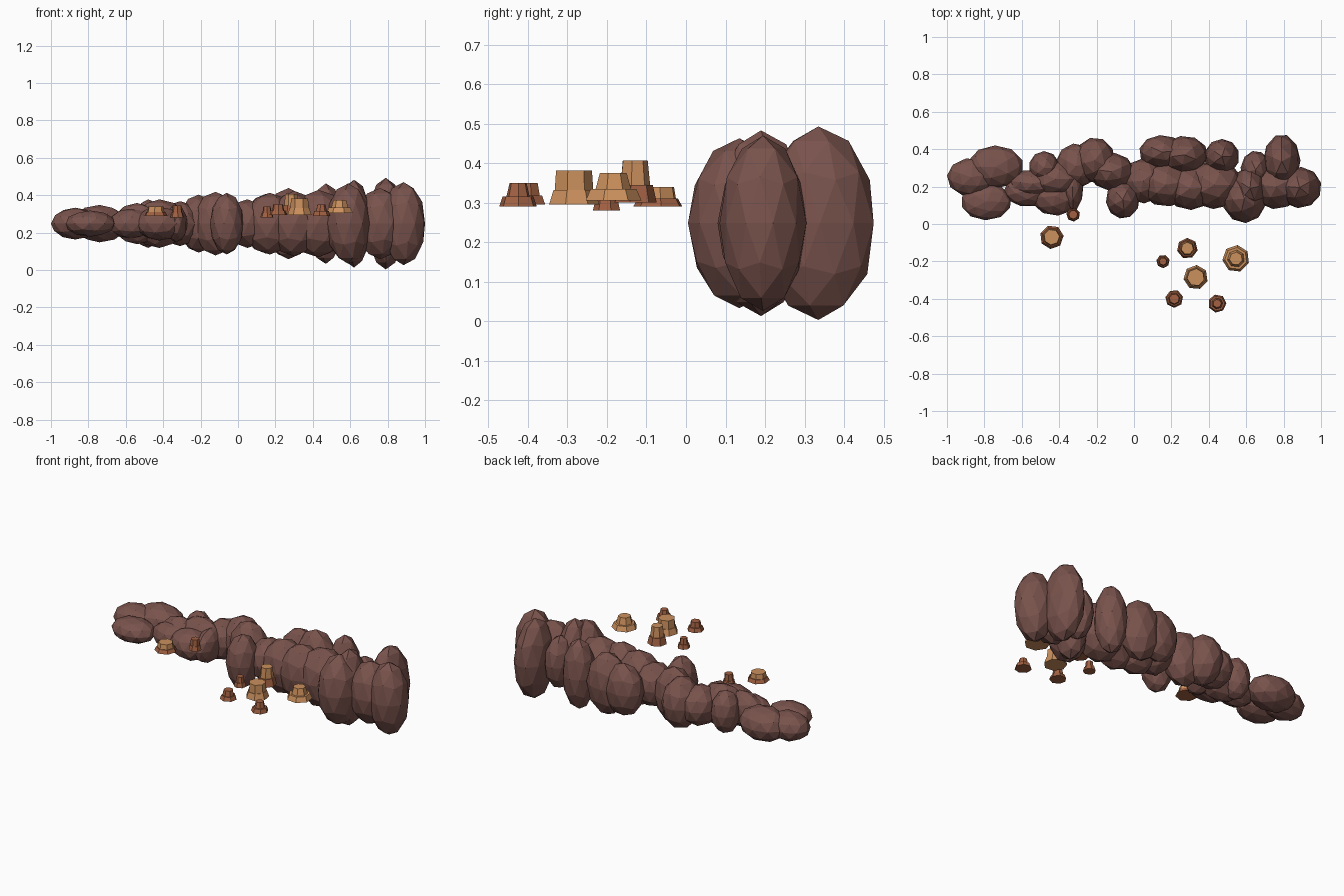
import bpy, bmesh, random
from math import cos, sin, pi
from mathutils import Matrix

random.seed(4)


def material(name, rgb):
    m = bpy.data.materials.new(name)
    m.diffuse_color = (*rgb, 1)
    return m


ROCK = material("dark_rock", (0.19, 0.085, 0.072))
TAN = material("tan_stone", (0.60, 0.28, 0.11))
RUST = material("rust_stone", (0.36, 0.12, 0.055))


def add_object(name, bm, mats):
    bmesh.ops.recalc_face_normals(bm, faces=bm.faces)
    me = bpy.data.meshes.new(name)
    bm.to_mesh(me)
    bm.free()
    for m in mats:
        me.materials.append(m)
    ob = bpy.data.objects.new(name, me)
    bpy.context.collection.objects.link(ob)
    return ob


def boulder(i, x, y, rx, ry, rz):
    """Faceted ellipsoid with a random turn, fitted to its radii."""
    bm = bmesh.new()
    bmesh.ops.create_icosphere(bm, subdivisions=2, radius=1,
                               matrix=Matrix.Rotation(random.uniform(0, 2 * pi), 4, 'Z'))
    ex = max(abs(v.co.x) for v in bm.verts)
    ey = max(abs(v.co.y) for v in bm.verts)
    for v in bm.verts:
        v.co = (x + v.co.x * rx / ex, y + v.co.y * ry / ey, 0.248 + v.co.z * rz)
    add_object(f"boulder_{i:02d}", bm, [ROCK])


def mesa(i, x, y, tiers, sides=7):
    """Stacked frusta: (z0, z1, bottom radius, top radius, material index)."""
    bm = bmesh.new()
    turn = random.uniform(0, pi)
    for z0, z1, r0, r1, mat in tiers:
        rings = [[bm.verts.new((x + r * cos(turn + 2 * pi * k / sides),
                                y + r * sin(turn + 2 * pi * k / sides), z))
                  for k in range(sides)] for z, r in ((z0, r0), (z1, r1))]
        faces = [bm.faces.new(rings[0][::-1]), bm.faces.new(rings[1])]
        for k in range(sides):
            n = (k + 1) % sides
            faces.append(bm.faces.new((rings[0][k], rings[0][n], rings[1][n], rings[1][k])))
        for f in faces:
            f.material_index = mat
    add_object(f"mesa_{i}", bm, [TAN, RUST])


# Boulder ridge, growing taller toward +x
boulders = [
    (-0.87, 0.25, 0.13, 0.10, 0.085), (-0.74, 0.305, 0.145, 0.115, 0.10),
    (-0.79, 0.12, 0.13, 0.10, 0.07), (-0.57, 0.18, 0.125, 0.085, 0.08),
    (-0.54, 0.215, 0.13, 0.075, 0.11),
    (-0.48, 0.30, 0.08, 0.09, 0.13), (-0.42, 0.15, 0.13, 0.105, 0.09),
    (-0.42, 0.24, 0.14, 0.10, 0.13), (-0.33, 0.20, 0.06, 0.13, 0.10),
    (-0.31, 0.31, 0.11, 0.12, 0.12), (-0.21, 0.34, 0.11, 0.12, 0.155),
    (-0.12, 0.28, 0.12, 0.10, 0.17), (-0.06, 0.13, 0.09, 0.10, 0.165),
    (0.05, 0.23, 0.11, 0.12, 0.13), (0.15, 0.385, 0.12, 0.09, 0.16),
    (0.27, 0.37, 0.125, 0.10, 0.19), (0.17, 0.21, 0.14, 0.115, 0.165),
    (0.30, 0.19, 0.13, 0.115, 0.175), (0.47, 0.36, 0.09, 0.095, 0.215),
    (0.43, 0.21, 0.15, 0.13, 0.18), (0.59, 0.135, 0.115, 0.13, 0.215),
    (0.62, 0.19, 0.09, 0.12, 0.235), (0.65, 0.29, 0.08, 0.10, 0.16),
    (0.79, 0.335, 0.10, 0.14, 0.245),
    (0.76, 0.20, 0.13, 0.12, 0.19), (0.885, 0.195, 0.115, 0.11, 0.222),
]
for i, b in enumerate(boulders):
    boulder(i, *b)

# Small layered mesas: x, y, base z, top z, base radius, top radius, base/cap colour
mesas = [
    (-0.44, -0.07, 0.29, 0.340, 0.064, 0.042, 1, 0),
    (-0.325, 0.05, 0.28, 0.345, 0.037, 0.024, 1, 1),
    (0.285, -0.13, 0.30, 0.407, 0.056, 0.033, 1, 0),
    (0.545, -0.185, 0.305, 0.375, 0.073, 0.035, 0, 0),
    (0.33, -0.285, 0.295, 0.382, 0.066, 0.047, 0, 0),
    (0.155, -0.20, 0.28, 0.34, 0.036, 0.020, 1, 1),
    (0.215, -0.40, 0.295, 0.35, 0.048, 0.027, 1, 1),
    (0.445, -0.425, 0.29, 0.35, 0.049, 0.022, 1, 1),
]
for i, (x, y, z0, z1, r0, r1, base, cap) in enumerate(mesas):
    zm = z0 + 0.42 * (z1 - z0)
    mesa(i, x, y, [(z0, zm, r0, 0.82 * r0, base),
                   (zm - 0.003, z1, (r0 * 0.75 + r1) / 1.9, r1, cap)])
